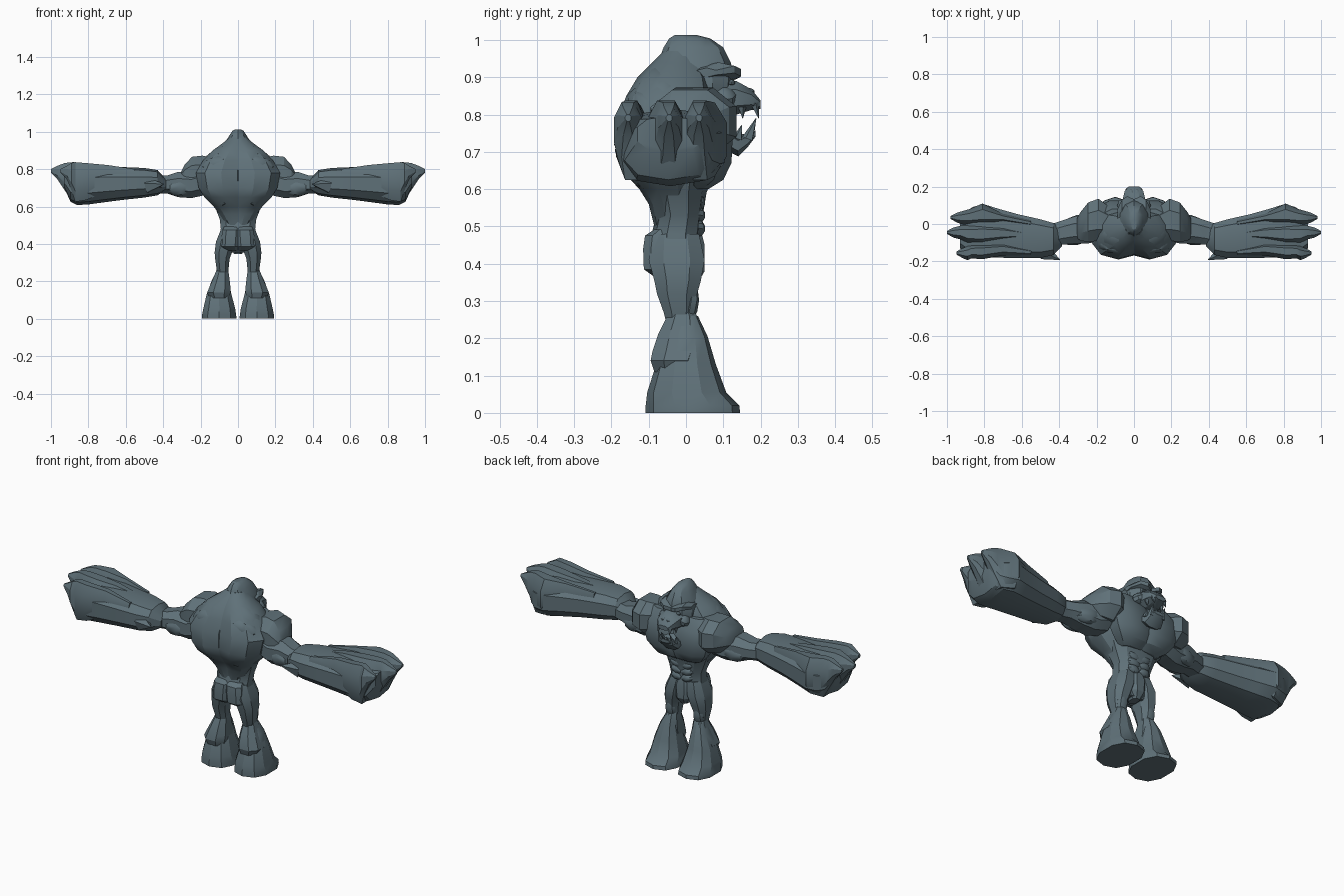
import bpy, bmesh, math
from mathutils import Matrix, Vector, Euler

skin = bpy.data.materials.new("slate grey skin")
skin.diffuse_color = (0.115, 0.165, 0.19, 1)


def finish(name, bm, mirror, angle=28):
    bmesh.ops.recalc_face_normals(bm, faces=bm.faces)
    me = bpy.data.meshes.new(name)
    bm.to_mesh(me)
    bm.free()
    me.materials.append(skin)
    ob = bpy.data.objects.new(name, me)
    bpy.context.collection.objects.link(ob)
    if mirror:
        ob.modifiers.new("mirror", 'MIRROR')
    bpy.ops.object.select_all(action='DESELECT')
    ob.select_set(True)
    bpy.context.view_layer.objects.active = ob
    bpy.ops.object.shade_smooth_by_angle(angle=math.radians(angle))
    return ob


def loft(name, axis, rings, n=8, power=2.4, mirror=True):
    """Skin rings (t, a0, a1, b0, b1): t along the axis, a and b bounds across it."""
    place = {'x': lambda t, a, b: (t, a, b),
             'y': lambda t, a, b: (a, t, b),
             'z': lambda t, a, b: (a, b, t)}[axis]
    e = 2 / power
    angles = [2 * math.pi * (i + 0.5) / n for i in range(n)]
    us = [math.copysign(abs(math.cos(w)) ** e, math.cos(w)) for w in angles]
    vs = [math.copysign(abs(math.sin(w)) ** e, math.sin(w)) for w in angles]
    um, vm = max(us), max(vs)
    bm = bmesh.new()
    loops = []
    for t, a0, a1, b0, b1 in rings:
        loops.append([bm.verts.new(place(t, (a0 + a1) / 2 + u / um * (a1 - a0) / 2,
                                         (b0 + b1) / 2 + v / vm * (b1 - b0) / 2))
                      for u, v in zip(us, vs)])
    for p, q in zip(loops, loops[1:]):
        for i in range(n):
            j = (i + 1) % n
            bm.faces.new((p[i], p[j], q[j], q[i]))
    bm.faces.new(loops[0])
    bm.faces.new(loops[-1])
    return finish(name, bm, mirror)


def muscle(name, loc, size, rot=(0, 0, 0), mirror=True, seg=8):
    """Low-poly ellipsoid bulge."""
    bm = bmesh.new()
    bmesh.ops.create_uvsphere(bm, u_segments=seg, v_segments=5, radius=1)
    r = Euler([math.radians(a) for a in rot]).to_matrix().to_4x4()
    bm.transform(Matrix.Translation(loc) @ r @ Matrix.Diagonal((*size, 1)))
    return finish(name, bm, mirror, 35)


def spike(name, base, tip, radius):
    """Tooth or claw from base to tip."""
    d = Vector(tip) - Vector(base)
    bm = bmesh.new()
    bmesh.ops.create_cone(bm, cap_ends=True, segments=5, radius1=radius, radius2=0.001, depth=d.length)
    bm.transform(Matrix.Translation(Vector(base) + d / 2) @ d.to_track_quat('Z', 'Y').to_matrix().to_4x4())
    return finish(name, bm, True)


# Trunk: each half overlaps the centre line, leaving a shallow groove along the spine
loft("waist", 'z', [(.355, -.05, .05, -.06, .03), (.39, -.10, .10, -.095, .04), (.43, -.105, .105, -.10, .045),
                    (.48, -.092, .092, -.092, .04), (.53, -.097, .097, -.08, .045),
                    (.59, -.12, .12, -.10, .055), (.66, -.15, .15, -.13, .08)], 10, mirror=False)
loft("back", 'z', [(.50, -.02, .06, -.085, .0), (.56, -.03, .10, -.10, .02), (.60, -.035, .13, -.125, .03),
                   (.65, -.04, .18, -.172, .05), (.70, -.045, .21, -.19, .06), (.78, -.045, .225, -.187, .07),
                   (.85, -.045, .185, -.16, .07), (.90, -.05, .135, -.13, .06), (.94, -.05, .08, -.09, .04),
                   (.97, -.03, .045, -.06, .03)], 10, 2.2)
loft("pectoral", 'z', [(.60, -.02, .10, .0, .06), (.625, -.03, .14, .0, .10), (.67, -.04, .175, .0, .122),
                       (.74, -.04, .195, .0, .125), (.80, -.03, .20, .0, .115), (.86, .0, .16, .0, .08)], 8, 2.4)
muscle("lat_muscle", (.115, -.12, .70), (.05, .052, .115), (14, 30, 14))
muscle("shoulder_blade", (.12, -.115, .82), (.085, .045, .05), (0, 20, 15))
muscle("trapezius", (.10, -.06, .87), (.10, .07, .045), (0, 32, 0))
for i, z in enumerate((.60, .565, .53, .495)):
    muscle(f"abdominal_{i + 1}", (.03, .034, z), (.048 - i * .004, .018, .022), (0, -12, 0))

# Hips
loft("buttock", 'z', [(.365, .0, .07, -.085, -.02), (.385, -.005, .09, -.113, -.02), (.44, -.01, .088, -.115, -.02),
                      (.475, -.01, .082, -.11, -.02), (.492, -.01, .075, -.085, -.02)], 8, 3)
loft("loin", 'z', [(.345, -.02, .02, -.03, .03), (.38, -.042, .042, -.03, .05),
                   (.45, -.05, .05, -.03, .05), (.49, -.03, .03, -.02, .04)], 8, mirror=False)

# Legs and broad feet
loft("thigh", 'z', [(.23, .055, .105, -.05, .015), (.27, .05, .115, -.06, .022), (.32, .045, .122, -.078, .03),
                    (.355, .032, .125, -.085, .04), (.41, .015, .118, -.10, .05), (.48, .01, .09, -.09, .035)], 8)
loft("calf", 'z', [(.11, .05, .15, -.085, .03), (.14, .04, .165, -.095, .04), (.165, .04, .155, -.09, .05),
                   (.21, .045, .135, -.075, .045), (.26, .052, .115, -.05, .03), (.29, .06, .105, -.035, .01)], 8)
loft("foot", 'z', [(0, .008, .192, -.108, .145), (.02, .01, .192, -.108, .143), (.055, .015, .185, -.104, .108),
                   (.13, .035, .168, -.08, .08), (.205, .05, .14, -.05, .058), (.26, .062, .112, -.03, .032)], 10)
muscle("kneecap", (.085, .012, .29), (.03, .022, .05), (-10, 0, 0))

# Shoulders and upper arms
loft("deltoid", 'x', [(.13, -.08, .09, .70, .86), (.19, -.09, .135, .69, .872), (.245, -.095, .115, .70, .866),
                      (.285, -.09, .065, .72, .825), (.305, -.075, .03, .735, .785)], 8, 2.2)
loft("upper_arm", 'x', [(.18, -.09, .06, .66, .80), (.25, -.105, .05, .645, .78), (.32, -.105, .04, .65, .785),
                        (.38, -.11, .02, .67, .765), (.44, -.12, .0, .67, .765)], 8)
muscle("biceps", (.30, .015, .70), (.075, .035, .045), (0, 8, -10))
muscle("triceps", (.31, -.08, .70), (.08, .035, .045), (0, 0, -8))

# Heavy forearms running into a closed fist
loft("forearm", 'x', [(.385, -.12, -.03, .69, .745), (.43, -.165, .005, .66, .795), (.50, -.182, .025, .648, .806),
                      (.62, -.182, .052, .635, .811), (.72, -.18, .08, .622, .814), (.80, -.18, .105, .611, .816),
                      (.86, -.176, .092, .608, .81), (.895, -.165, .07, .625, .80), (.93, -.13, .045, .70, .795)],
     10, 2.6)
spike("elbow_spur", (.48, -.15, .71), (.395, -.192, .72), .045)
# finger: edges at the knuckle, then y and x of the tip
fingers = [("outer_finger", -.188, -.105, -.155, .95),
           ("middle_finger", -.112, .005, -.045, 1.0),
           ("inner_finger", -.008, .11, .035, .98)]
for name, y0, y1, yt, xt in fingers:
    k = xt - 1.0
    m = (y0 + y1) / 2
    mi = min(m, .01)
    loft(name, 'x', [(.55, mi - .02, mi + .01, .72, .80), (.70, y0 + .02, mi + .045, .68, .822),
                     (.81, y0, y1, .635, .832), (.885 + k * .3, y0 + .004, yt + .045, .625, .837),
                     (.925 + k * .7, yt - .038, yt + .036, .685, .833),
                     (.965 + k, yt - .028, yt + .026, .745, .818),
                     (xt, yt - .008, yt + .008, .782, .800)], 8, 2.2)

# Head with tall crest and one heavy brow
loft("skull", 'z', [(.72, -.05, .05, -.02, .095), (.78, -.07, .07, -.02, .112), (.84, -.085, .085, -.03, .122),
                    (.895, -.086, .086, -.05, .130), (.94, -.07, .07, -.075, .120), (.98, -.046, .046, -.06, .10),
                    (1.004, -.03, .03, -.045, .065), (1.013, -.014, .014, -.03, .03)], 10, 2.2, False)
loft("brow", 'x', [(0, .08, .132, .885, .92), (.035, .07, .148, .892, .932), (.065, .045, .13, .902, .94),
                   (.088, .03, .08, .90, .925)], 6, 2)
muscle("cheek", (.055, .10, .845), (.036, .036, .03), (0, 25, 0))
muscle("eye", (.038, .122, .885), (.014, .01, .009))
loft("muzzle", 'y', [(.08, -.068, .068, .80, .895), (.135, -.06, .06, .80, .89),
                     (.175, -.05, .05, .812, .868), (.20, -.03, .03, .815, .838)], 8, mirror=False)
muscle("nostril", (.016, .165, .86), (.016, .02, .012))
loft("lower_jaw", 'y', [(.07, -.062, .062, .71, .775), (.115, -.058, .058, .70, .76), (.14, -.05, .05, .688, .745),
                        (.165, -.042, .042, .712, .75), (.186, -.03, .03, .74, .757)], 8, mirror=False)

# Teeth
spike("upper_fang", (.034, .183, .83), (.034, .195, .79), .012)
spike("upper_tooth", (.045, .15, .82), (.045, .152, .79), .012)
spike("lower_tusk", (.034, .166, .735), (.036, .188, .79), .016)
spike("lower_tooth", (.044, .138, .735), (.045, .15, .772), .014)
spike("front_tooth", (.012, .176, .745), (.012, .186, .775), .008)
